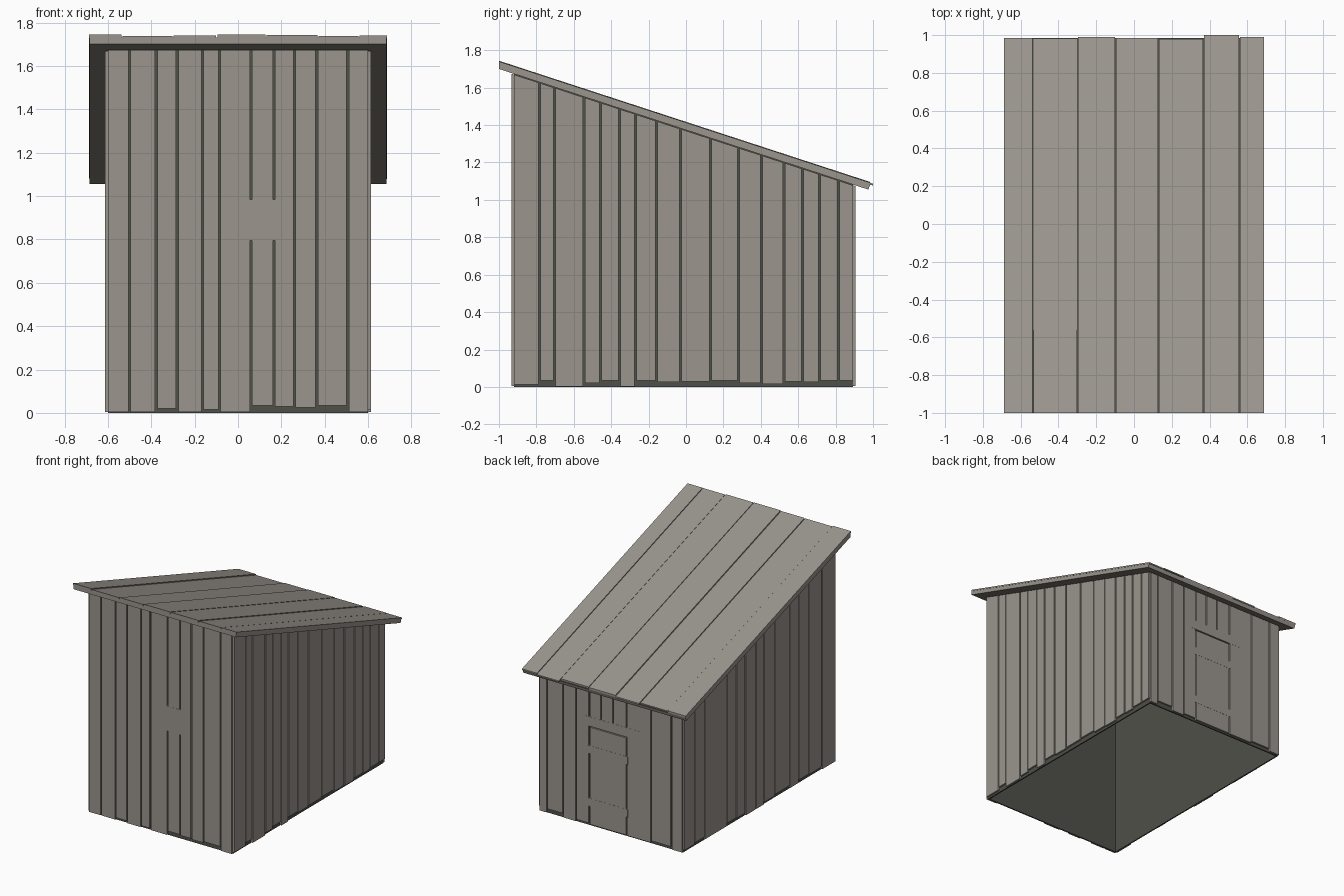
import bpy
import bmesh

cube = bpy.data.objects.get("Cube")
if cube:
    bpy.data.objects.remove(cube, do_unlink=True)

WALL_GAP, ROOF_GAP = 0.0048, 0.0025   # half the slit between two boards
SKIN = 0.013                          # board thickness on the walls
PANEL = 0.01                          # thickness of the dark backing
CORE_X, FRONT_Y, BACK_Y = 0.6, -0.92, 0.893


def make_material(name, rgb):
    mat = bpy.data.materials.new(name)
    mat.use_nodes = True
    color = (*rgb, 1.0)
    mat.diffuse_color = color
    bsdf = next(n for n in mat.node_tree.nodes if n.type == 'BSDF_PRINCIPLED')
    bsdf.inputs["Base Color"].default_value = color
    bsdf.inputs["Roughness"].default_value = 0.9
    return mat


WOOD = make_material("weathered wood", (0.325, 0.3, 0.27))
DARK = make_material("dark backing", (0.08, 0.08, 0.068))
SOFFIT = make_material("grey soffit", (0.22, 0.217, 0.18))


def eave(y):
    """Height of the roof underside."""
    return 1.70 - 0.3266 * (y + 1)


def board_top(y):
    return eave(y) - 0.004


def block(bm, xs, ys, low, high):
    """Six-sided block; low and high are heights or functions of y."""
    def level(h, y):
        return h(y) if callable(h) else h
    corners = [(xs[0], ys[0]), (xs[1], ys[0]), (xs[1], ys[1]), (xs[0], ys[1])]
    bottom = [bm.verts.new((x, y, level(low, y))) for x, y in corners]
    top = [bm.verts.new((x, y, level(high, y))) for x, y in corners]
    bm.faces.new(bottom[::-1])
    bm.faces.new(top)
    for i in range(4):
        j = (i + 1) % 4
        bm.faces.new((bottom[i], bottom[j], top[j], top[i]))


def finish(bm, name, *materials):
    bmesh.ops.recalc_face_normals(bm, faces=bm.faces[:])
    mesh = bpy.data.meshes.new(name)
    bm.to_mesh(mesh)
    bm.free()
    for mat in materials:
        mesh.materials.append(mat)
    obj = bpy.data.objects.new(name, mesh)
    bpy.context.collection.objects.link(obj)
    return obj


def single(name, mat, *args):
    bm = bmesh.new()
    block(bm, *args)
    return finish(bm, name, mat)


def spans(cuts, gap):
    """Board extents between successive slits."""
    last = len(cuts) - 2
    for i, (a, b) in enumerate(zip(cuts, cuts[1:])):
        yield i, (a + gap * (i > 0), b - gap * (i < last))


def wall(name, axis, depth, cuts, lifts, lows=()):
    """Row of upright boards; lifts are bottom heights in millimetres."""
    bm = bmesh.new()
    for i, span in spans(cuts, WALL_GAP):
        low = lows[i] if i in lows else lifts[i % len(lifts)] / 1000
        xs, ys = (span, depth) if axis == 'x' else (depth, span)
        block(bm, xs, ys, low, board_top)
    return finish(bm, name, WOOD)


# Dark backing panels behind the boards, open at the bottom
for label, side in (("left", 1), ("right", -1)):
    xs = sorted((side * CORE_X, side * (CORE_X - PANEL)))
    single(label + "_backing", DARK, xs, (FRONT_Y, BACK_Y), 0, eave)
inner = (-CORE_X + PANEL, CORE_X - PANEL)
single("front_backing", DARK, inner, (FRONT_Y, FRONT_Y + PANEL), 0, eave)
single("back_backing", DARK, inner, (BACK_Y - PANEL, BACK_Y), 0, eave)

# Front boards and the latch plate
wall("front_boards", 'x', (FRONT_Y - SKIN, FRONT_Y),
     [-CORE_X, -.5, -.377, -.28, -.164, -.085, .06, .166, .26, .363, .506,
      CORE_X],
     [4, 4, 20, 4, 16, 4, 35, 30, 25, 35, 4])
single("front_latch_plate", WOOD, (.05, .175),
       (FRONT_Y - SKIN - .001, FRONT_Y), .795, .985)

# Side boards
wall("left_side_boards", 'y', (CORE_X, CORE_X + SKIN),
     [FRONT_Y, -.783, -.703, -.545, -.457, -.356, -.27, -.158, -.03, .131,
      .281, .404, .524, .623, .714, .816, BACK_Y],
     [14, 35, 3, 20, 35, 3, 35, 25, 30, 35, 20, 15, 30, 25, 35, 35])
wall("right_side_boards", 'y', (-CORE_X - SKIN, -CORE_X),
     [FRONT_Y, -.76, -.6, -.48, -.37, -.19, -.06, .035, .16, .27, .38, .65,
      .77, BACK_Y],
     [5, 25, 30, 10, 30, 20, 5])

# Back boards; those above the doorway stop at the lintel
DOOR_TOP = 0.75
DOOR = (-.135, .18)
back = (BACK_Y, BACK_Y + SKIN)
over_door = {i: DOOR_TOP + .01 for i in (3, 4, 5)}
wall("back_boards", 'x', back,
     [-CORE_X, -.51, -.34, DOOR[0], -.02, .08, DOOR[1], .29, .4, .535, CORE_X],
     [5, 25, 10, 5, 5, 5, 20, 5, 35, 5], over_door)

# Door with lintel and two cross battens
single("back_door", WOOD, (DOOR[0] + WALL_GAP, DOOR[1] - WALL_GAP), back,
       .012, DOOR_TOP)
proud = (BACK_Y, BACK_Y + SKIN + .001)
single("door_lintel", WOOD, (-.24, .235), proud, DOOR_TOP + .008, .83)
for label, z in (("lower", .15), ("upper", .55)):
    single(label + "_door_batten", WOOD, (DOOR[0] - .01, DOOR[1] + .01),
           proud, z, z + .06)

# Roof slab: wooden edges, dark above and grey below
bm = bmesh.new()
block(bm, (-.685, .685), (-1, .975), eave, lambda y: eave(y) + .03)
for v in bm.verts:
    if v.co.y > 0 and v.co.z > eave(v.co.y) + .02:
        v.co.y += .01
        v.co.z -= .003
bm.normal_update()
for f in bm.faces:
    if abs(f.normal.z) > .8:
        f.material_index = 1 if f.normal.z > 0 else 2
finish(bm, "roof_slab", WOOD, DARK, SOFFIT)

# Roof boards with uneven back ends and heights
bm = bmesh.new()
ends = [.985, .98, .99, .985, .98, 1, .99]
rises = [44, 38, 40, 44, 43, 39, 40]
for i, span in spans([-.687, -.534, -.3, -.098, .13, .368, .558, .687],
                     ROOF_GAP):
    block(bm, span, (-1, ends[i]), lambda y: eave(y) + .0295,
          lambda y: eave(y) + rises[i] / 1000)
finish(bm, "roof_boards", WOOD)
